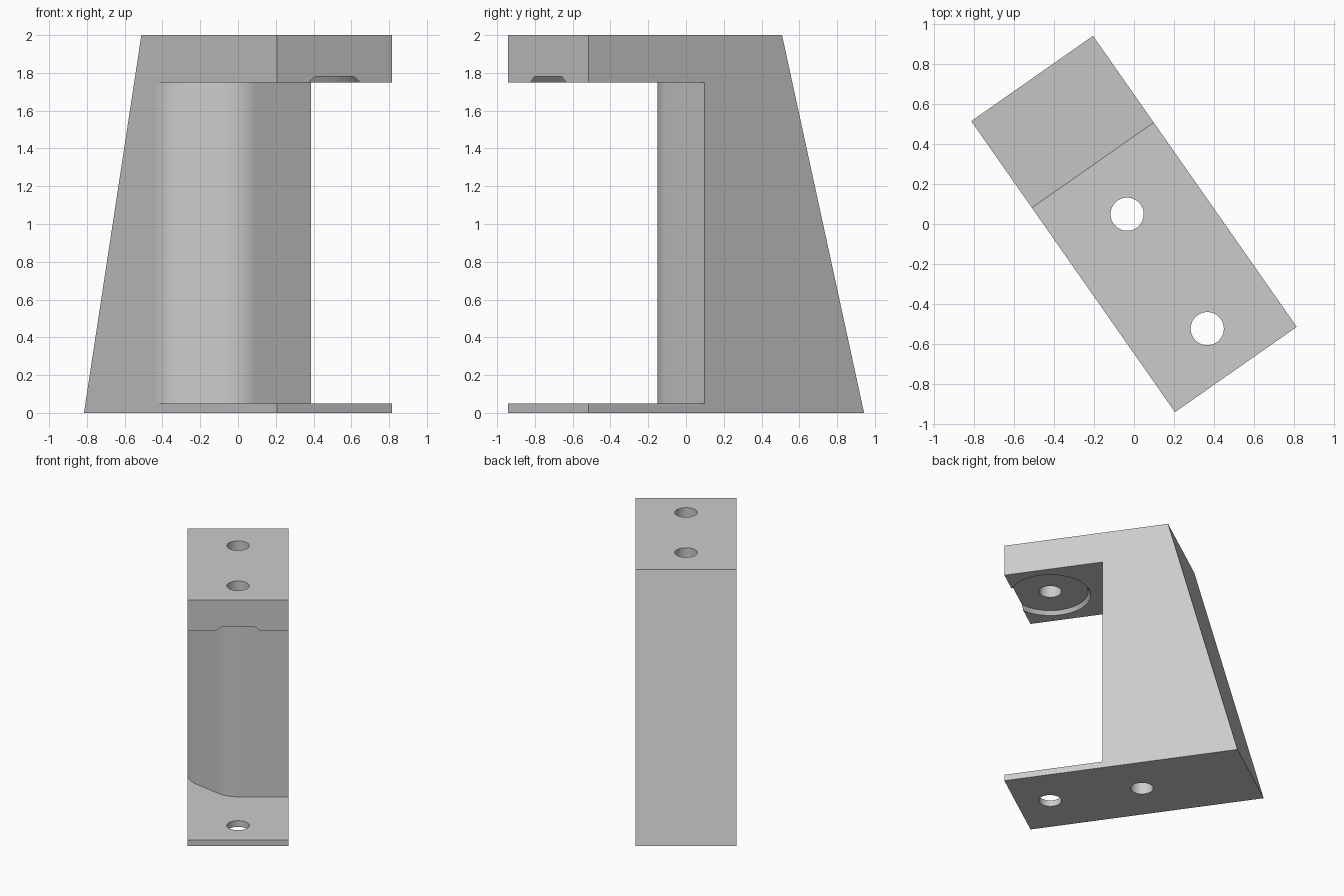
import bpy, bmesh, math
from mathutils import Matrix, Vector

if "Cube" in bpy.data.objects:
    bpy.data.objects.remove(bpy.data.objects["Cube"], do_unlink=True)

HALF_LENGTH, HALF_WIDTH, HEIGHT = 0.89, 0.3725, 2.0
BASE_TOP, ARM_BOTTOM = 0.05, 1.75
FRONT_HOLE, REAR_HOLE = 0.64, -0.06
HOLE_RADIUS = 0.083

grey = bpy.data.materials.new("plain grey")
grey.use_nodes = True
colour = (0.6, 0.6, 0.6, 1)
grey.diffuse_color = colour
grey.node_tree.nodes["Principled BSDF"].inputs["Base Color"].default_value = colour


def make_object(name, bm):
    bmesh.ops.recalc_face_normals(bm, faces=bm.faces)
    mesh = bpy.data.meshes.new(name)
    bm.to_mesh(mesh)
    bm.free()
    mesh.materials.append(grey)
    obj = bpy.data.objects.new(name, mesh)
    bpy.context.collection.objects.link(obj)
    return obj


def prism(name, points, offset):
    bm = bmesh.new()
    face = bm.faces.new([bm.verts.new(p) for p in points])
    extruded = bmesh.ops.extrude_face_region(bm, geom=[face])["geom"]
    verts = [g for g in extruded if isinstance(g, bmesh.types.BMVert)]
    bmesh.ops.translate(bm, verts=verts, vec=Vector(offset))
    return make_object(name, bm)


def cone(name, x, low, high, r_low, r_high, sides=64):
    bm = bmesh.new()
    bmesh.ops.create_cone(bm, cap_ends=True, segments=sides, radius1=r_low,
                          radius2=r_high, depth=high - low,
                          matrix=Matrix.Translation((x, 0, (low + high) / 2)))
    return make_object(name, bm)


# Wedge-shaped body with a sloping back
side = [(-HALF_LENGTH, 0), (HALF_LENGTH, 0), (HALF_LENGTH, HEIGHT), (-0.36, HEIGHT)]
bracket = prism("bracket", [(x, -HALF_WIDTH, z) for x, z in side], (0, 2 * HALF_WIDTH, 0))

# Opening between base and arm, leaving a column with a rounded corner
radius, straight, face_x = 0.24, 0.148, 0.142
edge = -HALF_WIDTH - 0.0005
arcs = []
for i in range(13):
    a = math.radians(90 * i / 12)
    x = face_x - radius - straight + radius * math.sin(a)
    y = edge + radius * (1 - math.cos(a))
    if i <= 6:
        arcs.append((x, y))
    if i >= 6:
        arcs.append((x + straight, y + straight))
plan = [(arcs[0][0], -0.5)] + arcs + [(face_x, 0.5), (1, 0.5), (1, -0.5)]
cutters = [
    prism("opening_cutter", [(x, y, BASE_TOP) for x, y in plan],
          (0, 0, ARM_BOTTOM - BASE_TOP)),
    # Shallow tapered recess under the arm
    cone("recess_cutter", FRONT_HOLE, ARM_BOTTOM - 0.03, ARM_BOTTOM + 0.03, 0.32, 0.28),
    # Vertical bolt holes
    cone("front_hole_cutter", FRONT_HOLE, -0.1, HEIGHT + 0.1, HOLE_RADIUS, HOLE_RADIUS),
    cone("rear_hole_cutter", REAR_HOLE, -0.1, HEIGHT + 0.1, HOLE_RADIUS, HOLE_RADIUS),
]

for cutter in cutters:
    cutter.hide_render = True
    mod = bracket.modifiers.new(cutter.name, "BOOLEAN")
    mod.operation, mod.solver, mod.object = "DIFFERENCE", "EXACT", cutter

# Bake the cuts and drop the cutters
graph = bpy.context.evaluated_depsgraph_get()
baked = bpy.data.meshes.new_from_object(bracket.evaluated_get(graph))
bracket.modifiers.clear()
bracket.data = baked
for cutter in cutters:
    bpy.data.objects.remove(cutter, do_unlink=True)

# Smooth round surfaces, keep edges sharp, turn into place
for obj in bpy.context.selected_objects:
    obj.select_set(False)
bracket.select_set(True)
bpy.context.view_layer.objects.active = bracket
bpy.ops.object.shade_smooth_by_angle(angle=math.radians(20))
weighted = bracket.modifiers.new("even_shading", "WEIGHTED_NORMAL")
weighted.keep_sharp = True
bracket.rotation_euler.z = math.radians(-55)
